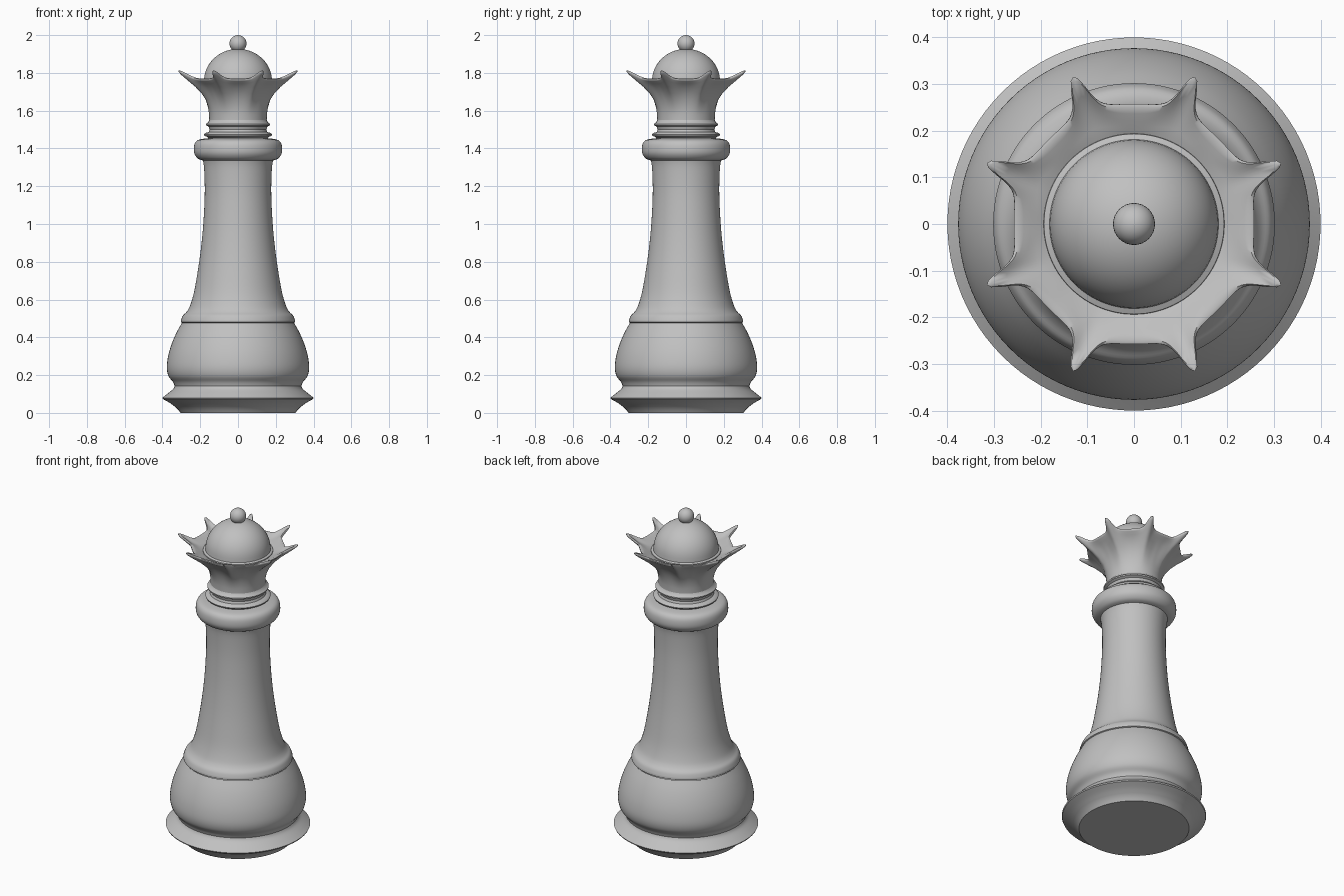
import bpy, bmesh, math

if "Cube" in bpy.data.objects:
    bpy.data.objects.remove(bpy.data.objects["Cube"])

grey = bpy.data.materials.new("stone grey")
grey.diffuse_color = (0.53, 0.53, 0.53, 1)
grey.use_nodes = True
grey.node_tree.nodes["Principled BSDF"].inputs["Base Color"].default_value = grey.diffuse_color


def smooth_path(pts, n=4):
    """Catmull-Rom curve through (radius, z) points."""
    out = []
    p = [pts[0]] + pts + [pts[-1]]
    for a, b, c, d in zip(p, p[1:], p[2:], p[3:]):
        for i in range(n):
            t = i / n
            out.append(tuple(0.5 * (2 * b[k] + (c[k] - a[k]) * t
                       + (2 * a[k] - 5 * b[k] + 4 * c[k] - d[k]) * t * t
                       + (3 * b[k] - a[k] - 3 * c[k] + d[k]) * t ** 3) for k in (0, 1)))
    return out + [pts[-1]]


def lathe(name, profile, segs=96, shape=None, cap_bottom=False, cap_top=False, angle=35):
    """Spin a profile round z; shape(i, angle, r, z) may bend each ring."""
    bm = bmesh.new()
    rings = []
    for i, (r, z) in enumerate(profile):
        ring = []
        for s in range(segs):
            a = 2 * math.pi * s / segs
            rr, zz = shape(i, a, r, z) if shape else (r, z)
            ring.append(bm.verts.new((rr * math.cos(a), rr * math.sin(a), zz)))
        rings.append(ring)
    for lo, hi in zip(rings, rings[1:]):
        for s in range(segs):
            t = (s + 1) % segs
            bm.faces.new((lo[s], lo[t], hi[t], hi[s]))
    if cap_bottom:
        bm.faces.new(rings[0][::-1])
    if cap_top:
        bm.faces.new(rings[-1])
    me = bpy.data.meshes.new(name)
    bm.to_mesh(me)
    bm.free()
    me.materials.append(grey)
    ob = bpy.data.objects.new(name, me)
    bpy.context.collection.objects.link(ob)
    bpy.context.view_layer.objects.active = ob
    for o in bpy.context.selected_objects:
        o.select_set(False)
    ob.select_set(True)
    bpy.ops.object.shade_smooth_by_angle(angle=math.radians(angle))
    return ob


# Foot with flared lip
lathe("foot", [(0.305, 0), (0.315, 0.015)]
      + smooth_path([(0.33, 0.03), (0.36, 0.052), (0.397, 0.073)])
      + smooth_path([(0.4, 0.08), (0.375, 0.1), (0.345, 0.125), (0.335, 0.142)]),
      cap_bottom=True)

# Bulbous lower body
lathe("lower_bulb", smooth_path([(0.335, 0.142), (0.345, 0.165), (0.368, 0.195), (0.377, 0.24),
      (0.37, 0.3), (0.353, 0.36), (0.328, 0.42), (0.298, 0.475)]))

# Shoulder ridge and tapering column
lathe("column", [(0.292, 0.475), (0.302, 0.48)]
      + smooth_path([(0.302, 0.49), (0.292, 0.515), (0.272, 0.535), (0.255, 0.565), (0.235, 0.63),
        (0.218, 0.72), (0.2, 0.84), (0.186, 0.97), (0.178, 1.1), (0.176, 1.2), (0.18, 1.3),
        (0.188, 1.345)]))

# Rounded collar
lathe("collar", smooth_path([(0.18, 1.335), (0.21, 1.345), (0.23, 1.37), (0.234, 1.4),
      (0.227, 1.43), (0.205, 1.447), (0.15, 1.455)]))

# Neck with two thin rings
lathe("neck_rings", [(0.155, 1.453), (0.165, 1.462), (0.178, 1.466), (0.181, 1.474), (0.174, 1.482),
      (0.155, 1.487), (0.15, 1.5), (0.155, 1.515), (0.169, 1.522), (0.17, 1.53),
      (0.158, 1.538), (0.152, 1.55)])

# Crown: flared cup whose rim is pulled out into eight points
STEP = math.pi / 4
cup = [(0.152, 1.545, 0), (0.153, 1.58, 0), (0.158, 1.615, 0.03), (0.17, 1.655, 0.1),
       (0.188, 1.69, 0.22), (0.21, 1.72, 0.4), (0.233, 1.742, 0.64), (0.25, 1.755, 0.9),
       (0.256, 1.761, 0.98), (0.256, 1.767, 1.0), (0.249, 1.769, 0.98), (0.236, 1.764, 0.7),
       (0.222, 1.757, 0.4), (0.208, 1.75, 0.15), (0.195, 1.743, 0), (0.18, 1.735, 0)]


def points(i, a, r, z):
    d = math.degrees(abs((a % STEP) - STEP / 2))
    k = cup[i][2]
    sharp = 1 / (1 + (d / 3.9) ** 2.5)
    broad = (0.5 + 0.5 * math.cos(math.radians(d * 8))) ** 1.5
    w = sharp * k + broad * (1 - k)
    return r + 0.085 * k * w, z + 0.045 * k * k * w


lathe("crown", [c[:2] for c in cup], segs=256, shape=points, angle=50)

# Dome and ball on top
lathe("dome", [(0.195, 1.735), (0.193, 1.747), (0.181, 1.752)]
      + [(0.18 * math.cos(t), 1.757 + 0.17 * math.sin(t))
         for t in (math.pi / 2 * i / 16 for i in range(1, 16))], cap_top=True)
lathe("top_ball", [(0.045 * math.sin(t), 1.955 - 0.045 * math.cos(t))
      for t in (math.pi * i / 16 for i in range(1, 16))] + [(0.001, 2.0)],
      segs=32, cap_bottom=True, cap_top=True)
